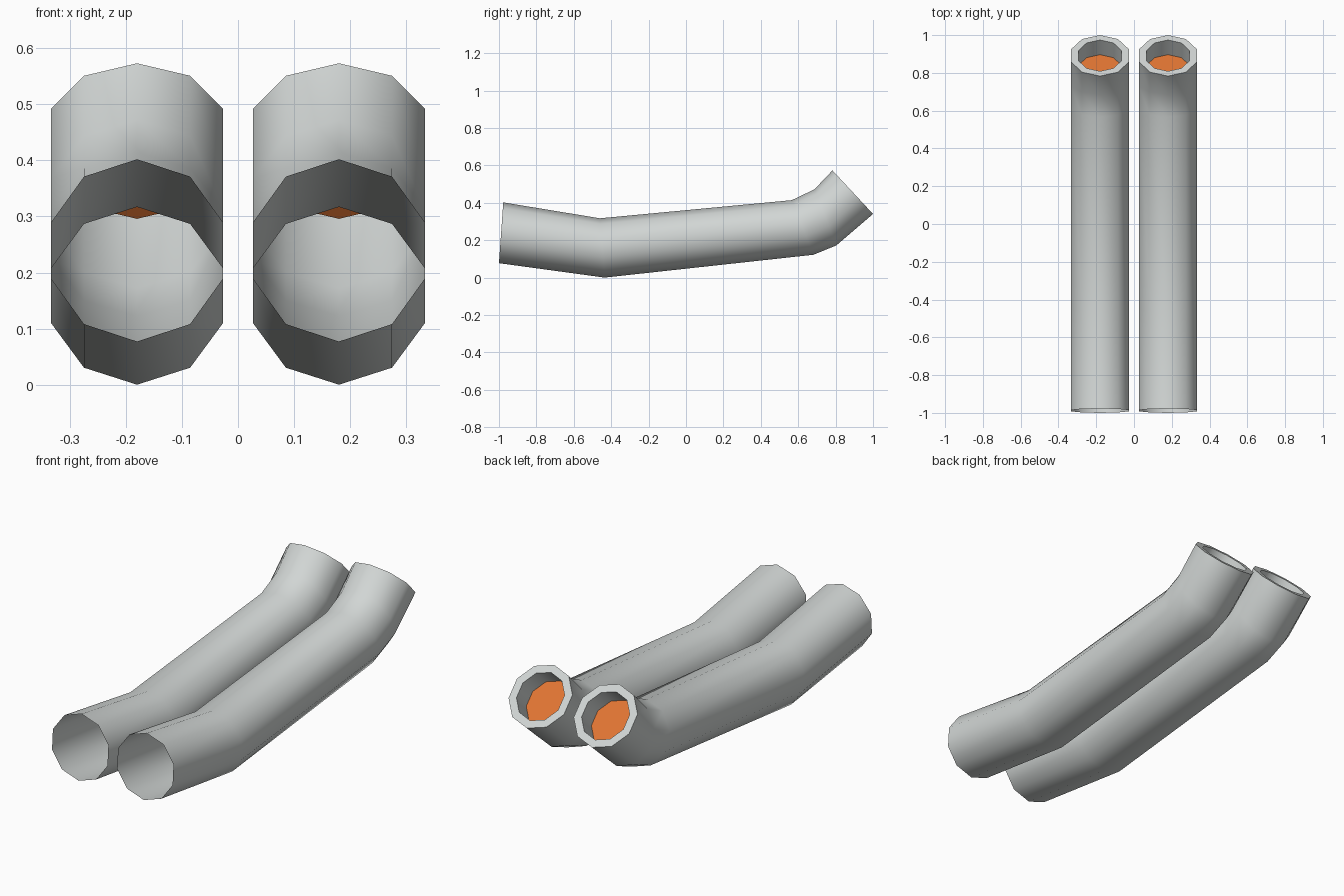
import bpy, bmesh, math
from mathutils import Vector

if "Cube" in bpy.data.objects:
    bpy.data.objects.remove(bpy.data.objects["Cube"])

SIDES = 10
R_OUT, R_IN, DEPTH = 0.161, 0.121, 0.106
TUBE_X = 0.18

# each ring: (top y, top z), (bottom y, bottom z)
RINGS = [((-0.977, 0.402), (-1.0, 0.077)),
         ((-0.46, 0.317), (-0.435, 0.0)),
         ((0.566, 0.414), (0.681, 0.122)),
         ((0.687, 0.472), (0.804, 0.172)),
         ((0.783, 0.573), (1.0, 0.34))]


def material(name, rgb):
    m = bpy.data.materials.new(name)
    m.diffuse_color = (*rgb, 1)
    m.use_nodes = True
    m.node_tree.nodes["Principled BSDF"].inputs["Base Color"].default_value = m.diffuse_color
    return m


grey = material("light grey", (0.64, 0.67, 0.66))
orange = material("orange", (0.76, 0.18, 0.033))


def make_ring(bm, centre, up, radius):
    verts = []
    for i in range(SIDES):
        a = math.pi / 2 + 2 * math.pi * i / SIDES
        verts.append(bm.verts.new(centre + Vector((radius * math.cos(a), 0, 0)) + up * math.sin(a)))
    return verts


def make_tube(name, x):
    bm = bmesh.new()
    loops = []
    # bent outer wall, open at the front
    for top, bottom in RINGS:
        t, b = Vector((x, *top)), Vector((x, *bottom))
        centre, up = (t + b) / 2, (t - b) / 2
        loops.append(make_ring(bm, centre, up, R_OUT))
    # rim and recessed sleeve at the back end
    axis = Vector((0, up.z, -up.y)).normalized()
    inner_up = up.normalized() * R_IN
    loops.append(make_ring(bm, centre, inner_up, R_IN))
    loops.append(make_ring(bm, centre - axis * DEPTH, inner_up, R_IN))
    for a, b in zip(loops, loops[1:]):
        for i in range(SIDES):
            j = (i + 1) % SIDES
            bm.faces.new((a[i], b[i], b[j], a[j]))
    # orange disc closing the sleeve
    cap = bm.faces.new(loops[-1])
    cap.material_index = 1
    bm.normal_update()
    if cap.normal.dot(axis) < 0:
        cap.normal_flip()
    # make the walls face outwards
    walls = [f for f in bm.faces if f is not cap]
    first = walls[0]
    if first.normal.dot(first.calc_center_median() - Vector((x, -0.72, 0.2))) < 0:
        bmesh.ops.reverse_faces(bm, faces=walls)
    mesh = bpy.data.meshes.new(name)
    bm.to_mesh(mesh)
    bm.free()
    mesh.materials.append(grey)
    mesh.materials.append(orange)
    ob = bpy.data.objects.new(name, mesh)
    bpy.context.collection.objects.link(ob)
    bpy.ops.object.select_all(action='DESELECT')
    ob.select_set(True)
    bpy.context.view_layer.objects.active = ob
    bpy.ops.object.shade_smooth_by_angle(angle=math.radians(42))


make_tube("left_pipe", -TUBE_X)
make_tube("right_pipe", TUBE_X)
